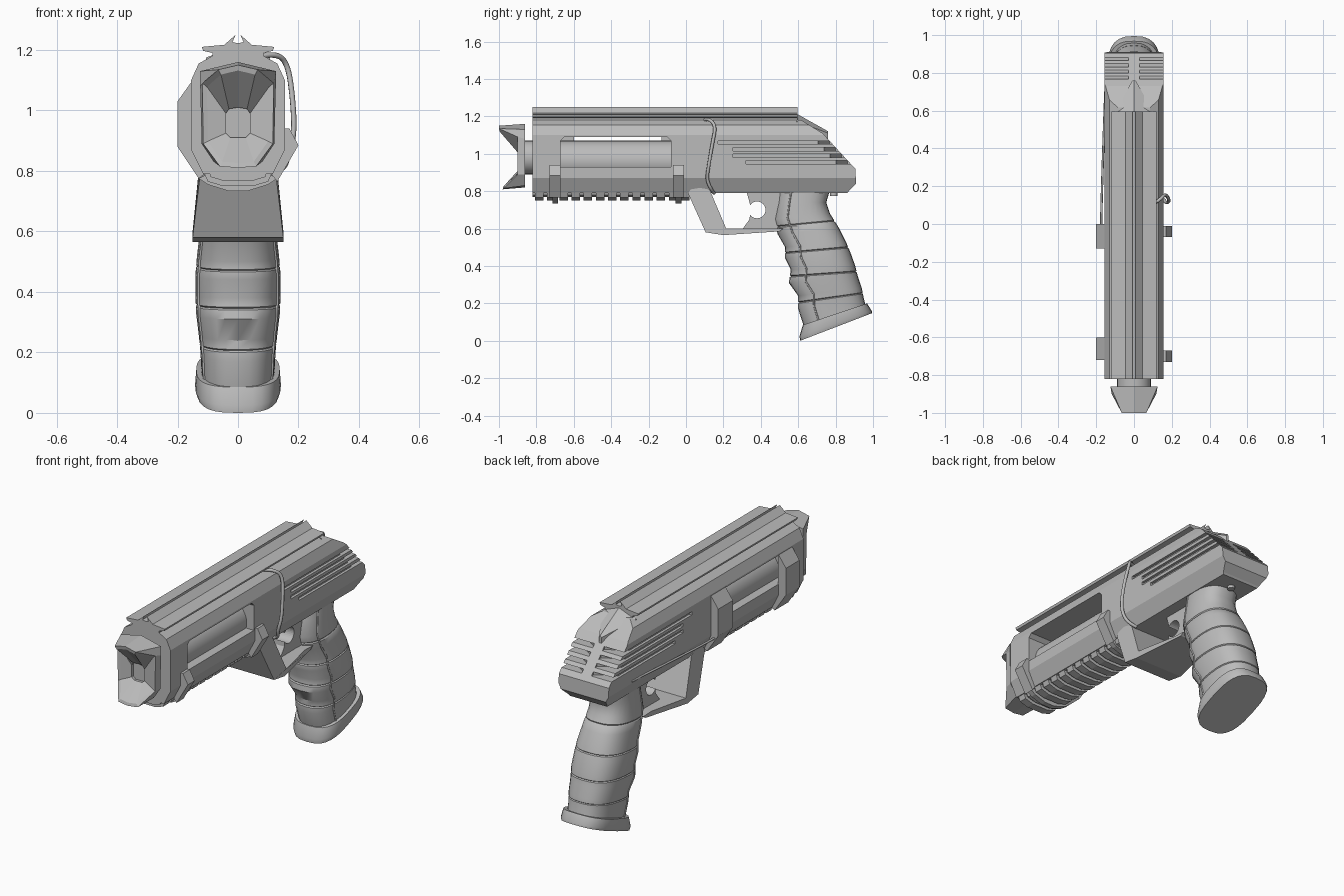
import bpy, bmesh, math
from mathutils import Vector

if "Cube" in bpy.data.objects:
    bpy.data.objects.remove(bpy.data.objects["Cube"])

grey = bpy.data.materials.new("plain_grey")
grey.use_nodes = True
grey.diffuse_color = (0.5, 0.5, 0.5, 1)
grey.node_tree.nodes["Principled BSDF"].inputs["Base Color"].default_value = grey.diffuse_color


def select(obj):
    bpy.ops.object.select_all(action="DESELECT")
    obj.select_set(True)
    bpy.context.view_layer.objects.active = obj


def loft(name, rings, smooth=0):
    """Closed solid through rings of equal point count."""
    bm = bmesh.new()
    rows = [[bm.verts.new(p) for p in ring] for ring in rings]
    n = len(rows[0])
    for a, b in zip(rows, rows[1:]):
        for i in range(n):
            bm.faces.new((a[i], a[(i + 1) % n], b[(i + 1) % n], b[i]))
    bm.faces.new(rows[0])
    bm.faces.new(rows[-1])
    bmesh.ops.recalc_face_normals(bm, faces=bm.faces)
    mesh = bpy.data.meshes.new(name)
    bm.to_mesh(mesh)
    bm.free()
    obj = bpy.data.objects.new(name, mesh)
    bpy.context.collection.objects.link(obj)
    mesh.materials.append(grey)
    if smooth:
        select(obj)
        bpy.ops.object.shade_smooth_by_angle(angle=math.radians(smooth))
    return obj


def prism(name, pts, axis, a, b, smooth=0):
    """Extrude a flat outline along one axis from a to b."""
    place = {"x": lambda p, t: (t, p[0], p[1]),
             "y": lambda p, t: (p[0], t, p[1]),
             "z": lambda p, t: (p[0], p[1], t)}[axis]
    return loft(name, [[place(p, t) for p in pts] for t in (a, b)], smooth)


def mirrored(half):
    """Outline from its right half; points on the centre line are kept once."""
    return half + [(-p[0], *p[1:]) for p in reversed(half) if p[0] > 0]


def circle(cx, cy, r, n=32):
    return [(cx + r * math.cos(math.tau * i / n), cy + r * math.sin(math.tau * i / n))
            for i in range(n)]


def boolean(obj, tool, mode="DIFFERENCE"):
    mod = obj.modifiers.new("cut", "BOOLEAN")
    mod.operation, mod.object, mod.solver = mode, tool, "EXACT"
    select(obj)
    bpy.ops.object.modifier_apply(modifier=mod.name)
    bpy.data.objects.remove(tool)


def wire(name, points, radius, kind="NURBS"):
    curve = bpy.data.curves.new(name, "CURVE")
    curve.dimensions = "3D"
    curve.bevel_depth, curve.bevel_resolution = radius, 2
    curve.use_fill_caps = True
    spline = curve.splines.new(kind)
    spline.points.add(len(points) - 1)
    for sp, p in zip(spline.points, points):
        sp.co = (*p, 1)
    if kind == "NURBS":
        spline.order_u, spline.use_endpoint_u = 3, True
    curve.materials.append(grey)
    obj = bpy.data.objects.new(name, curve)
    bpy.context.collection.objects.link(obj)


# Body shell: faceted section trimmed by the side outline
section = mirrored([(0.085, 1.18), (0.13, 1.155), (0.155, 1.1), (0.155, 0.87), (0.115, 0.79)])
body = prism("body_shell", section, "y", -0.82, 1)
outline = [(-0.9, 0.7), (-0.9, 1.3), (0.57, 1.3), (0.6, 1.19), (0.73, 1.11),
           (0.905, 0.92), (0.91, 0.84), (0.87, 0.8), (0.8, 0.7)]
boolean(body, prism("side_trim", outline, "x", -0.5, 0.5), "INTERSECT")

# Side window through the body
window = [(-0.67, 0.93), (-0.67, 1.07), (-0.65, 1.09), (-0.1, 1.09), (-0.08, 1.07), (-0.08, 0.93)]
boolean(body, prism("window_cut", window, "x", -0.4, 0.4))

# Vent slots along both sides, turning inwards on the rear slope
for z, start in ((1.06, 0.17), (1.025, 0.25), (0.99, 0.25), (0.955, 0.32)):
    slope = 0.73 + (1.11 - z) * 0.92
    for s in (1, -1):
        plan = [(s * x, y) for x, y in ((0.14, start), (0.2, start), (0.2, 1), (0.03, 1),
                                        (0.03, slope - 0.01), (0.08, slope - 0.04), (0.14, slope - 0.07))]
        boolean(body, prism("slot_cut", plan, "z", z - 0.009, z + 0.009))

# Inner barrel seen through the window
prism("inner_barrel", circle(0, 0.96, 0.11, 40), "y", -0.7, -0.05, 30)

# Sight rail with a split crest, and the hood behind it
rail = mirrored([(0, 1.222), (0.018, 1.226), (0.008, 1.25), (0.045, 1.217), (0.12, 1.21),
                 (0.115, 1.197), (0.085, 1.19), (0.085, 1.165)])
prism("sight_rail", rail, "y", -0.82, 0.595)
hood = [mirrored([(0, y, top), (w, y, side), (w, y, low)])
        for y, w, top, side, low in ((0.59, 0.105, 1.215, 1.175, 1.14), (0.76, 0.008, 1.12, 1.11, 1.07))]
loft("rear_hood", hood)

# Muzzle: flared rim with a funnel down to the bore
back = [(0, -0.86, 1.16), (0.125, -0.86, 1.13), (0.125, -0.86, 1.08),
        (0.12, -0.86, 0.89), (0.08, -0.86, 0.83), (0, -0.86, 0.82)]
front = [(0, -1, 1.15), (0.065, -1, 1.135), (0.118, -0.9, 1.09),
         (0.115, -0.9, 0.89), (0.06, -0.975, 0.815), (0, -0.98, 0.81)]
bore = [(0, 1.01), (0.03, 1.005), (0.04, 0.99), (0.04, 0.925), (0.025, 0.91), (0, 0.91)]
inner = [(x * 0.87, y + 0.004, 0.97 + (z - 0.97) * 0.9) for x, y, z in front]
rings = [back, front, inner, [(x, -0.885, z) for x, z in bore], [(x, -0.862, z) for x, z in bore]]
loft("muzzle", [mirrored(r) for r in rings])
prism("muzzle_collar", circle(0, 0.98, 0.09, 24), "y", -0.87, -0.81, 30)

# Ribbed under rail
prism("under_rail", mirrored([(0.1, 0.81), (0.09, 0.78), (0.05, 0.768)]), "y", -0.82, 0.05)
for i in range(13):
    y = -0.807 + i * 0.065
    prism("under_rail_rib", mirrored([(0.115, 0.8), (0.1, 0.765), (0.05, 0.75)]), "y", y, y + 0.045)

# Clamps: straps below, slim pads on one side and tall blocks on the other
strap = mirrored([(0.1, 0.79), (0.13, 0.775), (0.1, 0.755), (0.03, 0.733)])
pad = [(0.15, 0.94), (0.17, 0.94), (0.2, 0.885), (0.13, 0.765), (0.11, 0.79), (0.15, 0.87)]
block = [(-0.15, 1.1), (-0.2, 1.03), (-0.2, 0.88), (-0.13, 0.775), (-0.11, 0.79), (-0.15, 0.87)]
for y, b0, b1 in ((-0.7, -0.72, -0.6), (-0.04, -0.13, 0)):
    prism("clamp_strap", strap, "y", y - 0.015, y + 0.015)
    prism("clamp_pad", pad, "y", y - 0.03, y + 0.03)
    prism("clamp_block", block, "y", b0, b1)

# Trigger guard: wide band, narrower towards the grip
guard = prism("trigger_guard", [(0.01, 0.79), (0.06, 0.85), (0.13, 0.8), (0.215, 0.6), (0.45, 0.603),
                                (0.52, 0.6), (0.5, 0.585), (0.2, 0.565), (0.105, 0.58)], "x", -1, 1)
for v in guard.data.vertices:
    v.co.x *= 0.1 if v.co.y > 0.25 else 0.15 if v.co.z < 0.7 else 0.125

# Trigger with a round hole
trigger = prism("trigger", [(0.32, 0.81), (0.345, 0.72), (0.34, 0.65), (0.3, 0.595),
                            (0.54, 0.595), (0.54, 0.81)], "x", -0.05, 0.05)
boolean(trigger, prism("trigger_hole_cut", circle(0.38, 0.7, 0.045), "x", -0.2, 0.2))

# Grip stations: front y, front z, back y, back z, half width
stations = [(0.5, 0.84, 0.78, 0.84, 0.11), (0.49, 0.74, 0.75, 0.74, 0.115), (0.47, 0.65, 0.77, 0.68, 0.12),
            (0.49, 0.57, 0.82, 0.6, 0.128), (0.53, 0.5, 0.855, 0.53, 0.136), (0.53, 0.44, 0.88, 0.47, 0.141),
            (0.56, 0.38, 0.905, 0.4, 0.141), (0.55, 0.31, 0.92, 0.34, 0.138), (0.6, 0.24, 0.94, 0.28, 0.13),
            (0.6, 0.17, 0.95, 0.23, 0.124), (0.635, 0.06, 0.965, 0.17, 0.12)]


def grip_ring(t, scale=1.0, n=28):
    i = min(int(t), len(stations) - 2)
    fy, fz, by, bz, w = [a + (b - a) * (t - i) for a, b in zip(stations[i], stations[i + 1])]
    f, b = Vector((0, fy, fz)), Vector((0, by, bz))
    ring = []
    for k in range(n):
        c, s = math.cos(math.tau * k / n), math.sin(math.tau * k / n)
        p = (f + b) / 2 + (b - f) / 2 * scale * math.copysign(abs(c) ** 0.8, c)
        p.x = w * scale * math.copysign(abs(s) ** 0.8, s)
        ring.append(p)
    return ring


# Grip with four grooves around it and a seam on each side
levels = [(float(i), 1.0) for i in range(len(stations))]
for g in (2.5, 4.5, 6.5, 8.5):
    levels += [(g - 0.07, 1.0), (g, 0.965), (g + 0.07, 1.0)]
levels.sort()
loft("grip", [grip_ring(t, s) for t, s in levels], 35)
for k in (9, 19):
    wire("grip_seam", [grip_ring(t)[k] for t, s in levels], 0.005, "POLY")

# Grip base plate
base = []
for fy, fz, by, bz, w in ((0.61, 0, 0.995, 0.148, 0.135), (0.607, 0.025, 0.993, 0.16, 0.142),
                          (0.625, 0.085, 0.968, 0.2, 0.138)):
    ring = []
    for k in range(28):
        c, s = math.cos(math.tau * k / 28), math.sin(math.tau * k / 28)
        u = 0.5 + 0.5 * math.copysign(abs(c) ** 0.7, c)
        ring.append((w * math.copysign(abs(s) ** 0.7, s), fy + (by - fy) * u, fz + (bz - fz) * u))
    base.append(ring)
loft("grip_base", base, 35)

# Loose cables on each side and a small stud below the rear
wire("side_cable", [(0.08, 0.1, 1.18), (0.13, 0.12, 1.19), (0.165, 0.16, 1.15), (0.18, 0.14, 1.05),
                    (0.187, 0.12, 0.93), (0.17, 0.11, 0.86), (0.15, 0.14, 0.8), (0.11, 0.15, 0.79)], 0.009)
wire("long_cable", [(-0.152, 0.7, 0.88), (-0.163, 0.4, 0.87), (-0.172, 0.1, 0.86),
                    (-0.175, -0.05, 0.86), (-0.15, -0.12, 0.85)], 0.006)
prism("rear_stud", circle(0, 0.79, 0.02, 12), "z", 0.775, 0.8, 30)
